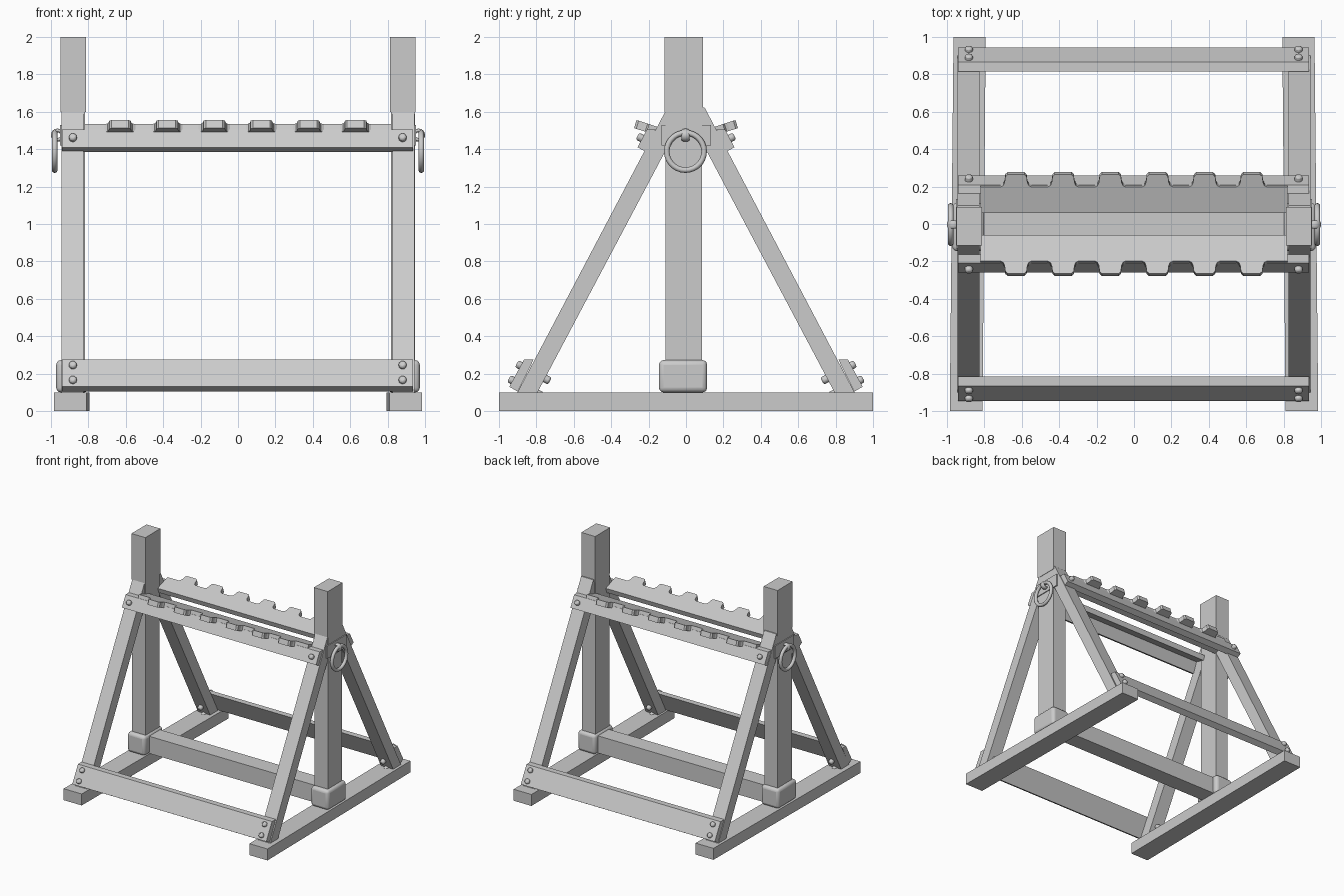
import bpy, bmesh
from math import radians, sin, cos, atan2, pi
from mathutils import Vector

if "Cube" in bpy.data.objects:
    bpy.data.objects.remove(bpy.data.objects["Cube"])


def extrude(name, pts, vec):
    """Closed planar outline extruded along a vector."""
    bm = bmesh.new()
    face = bm.faces.new([bm.verts.new(p) for p in pts])
    res = bmesh.ops.extrude_face_region(bm, geom=[face])
    verts = [v for v in res["geom"] if isinstance(v, bmesh.types.BMVert)]
    bmesh.ops.translate(bm, verts=verts, vec=vec)
    bmesh.ops.recalc_face_normals(bm, faces=bm.faces)
    me = bpy.data.meshes.new(name)
    bm.to_mesh(me)
    bm.free()
    ob = bpy.data.objects.new(name, me)
    bpy.context.collection.objects.link(ob)
    return ob


def bar(name, yz, x0, x1):
    return extrude(name, [(x0, y, z) for y, z in yz], (x1 - x0, 0, 0))


def box(name, x0, x1, y0, y1, z0, z1):
    return bar(name, [(y0, z0), (y1, z0), (y1, z1), (y0, z1)], x0, x1)


def bevel(ob, width, segments):
    m = ob.modifiers.new("round", "BEVEL")
    m.width, m.segments = width, segments
    smooth(ob)


def smooth(ob, angle=40):
    bpy.ops.object.select_all(action="DESELECT")
    ob.select_set(True)
    bpy.context.view_layer.objects.active = ob
    bpy.ops.object.shade_smooth_by_angle(angle=radians(angle))


def torus(name, loc, rot, major, minor):
    bpy.ops.mesh.primitive_torus_add(location=loc, rotation=rot, major_radius=major,
                                     minor_radius=minor, major_segments=28, minor_segments=10)
    ob = bpy.context.object
    ob.name = name
    smooth(ob, 60)
    return ob


SLOPE = 1.9                                   # rise over run of the braces
NORMAL = Vector((0, SLOPE, 1)).normalized()   # outward direction of the braces


def brace_y(z):
    return 0.171 - (z - 1.487) / SLOPE


def bolt(name, x, side, y, z, out):
    n = Vector((0, side * NORMAL.y, NORMAL.z)) * out
    loc = Vector((x, side * y, z)) + n * 0.008
    bpy.ops.mesh.primitive_cylinder_add(vertices=12, radius=0.021, depth=0.042, location=loc,
                                        rotation=n.to_track_quat("Z", "Y").to_euler())
    ob = bpy.context.object
    ob.name = name
    bevel(ob, 0.01, 2)


# Skids, posts, braces and ring fittings on both ends
for s, tag in ((-1, "left"), (1, "right")):
    extrude(f"{tag}_skid", [(s * x, y, 0) for x, y in
            ((0.81, -1), (0.985, -1), (0.965, 1), (0.793, 1))], (0, 0, 0.1))
    a, b = sorted((s * 0.817, s * 0.945))
    box(f"{tag}_post", a, b, -0.11, 0.085, 0.1, 1.85)
    box(f"{tag}_post_top", a - 0.003, b + 0.003, -0.116, 0.091, 1.6, 2.0)
    a, b = sorted((s * 0.80, s * 0.972))
    bevel(box(f"{tag}_post_shoe", a, b, -0.145, 0.113, 0.1, 0.272), 0.025, 3)
    a, b = sorted((s * 0.93, s * 0.953))
    box(f"{tag}_ring_plate", a, b, -0.13, 0.133, 1.42, 1.53)
    torus(f"{tag}_ring", (s * 0.98, -0.003, 1.388), (0, pi / 2, 0), 0.1, 0.015)
    staple = torus(f"{tag}_ring_staple", (s * 0.965, -0.003, 1.475), (pi / 2, 0, 0), 0.025, 0.01)
    staple.scale = (1, 1, 2.2)
    for d, end in ((-1, "front"), (1, "back")):
        pts = [(0.901, 0.1), (0.1, 1.622), (0.08, 1.622), (0.08, 1.447), (0.794, 0.1)]
        a, b = sorted((s * 0.825, s * 0.943))
        bar(f"{tag}_{end}_brace", [(d * y, z) for y, z in pts], a, b)

# Long boards, bolts and notched racks on the front and back
for d, end in ((-1, "front"), (1, "back")):
    low = [(0.815, 0.275), (0.866, 0.275), (0.945, 0.13), (0.90, 0.104)]
    bar(f"{end}_lower_board", [(d * y, z) for y, z in low], -0.94, 0.935)
    top = [(0.163, 1.505), (0.209, 1.505), (0.259, 1.41), (0.213, 1.385)]
    bar(f"{end}_upper_rail", [(d * y, z) for y, z in top], -0.94, 0.935)
    for x in (-0.883, 0.88):
        bolt(f"{end}_rail_bolt", x, d, 0.234, 1.457, 1)
        for z in (0.24, 0.16):
            y = brace_y(z) + 0.052
            bolt(f"{end}_board_bolt", x, d, y, z, 1)
            bolt(f"{end}_board_nut", x, d, y - 0.143 * NORMAL.y, z - 0.143 * NORMAL.z, -1)

    # Rack outline: six rounded teeth along the outer edge
    tilt = radians(18)
    outline = [(-0.82, 0), (-0.82, -0.07)]
    for i in range(6):
        c = -0.631 + i * 0.252
        tooth = [(-0.083, -0.07), (-0.068, -0.062), (-0.061, -0.045), (-0.057, -0.012), (-0.045, 0)]
        outline += [(c + x, t) for x, t in tooth]
        outline += [(c - x, t) for x, t in reversed(tooth)]
    outline += [(0.82, -0.07), (0.82, -0.215)]
    outline[0] = (-0.82, -0.215)
    pts = [(x, d * (0.278 + t * cos(tilt)), 1.513 + t * sin(tilt)) for x, t in outline]
    extrude(f"{end}_notched_rack", pts, (0, -d * 0.045 * sin(tilt), 0.045 * cos(tilt)))

# Beam joining the feet of the posts
box("lower_cross_beam", -0.82, 0.82, -0.08, 0.07, 0.105, 0.255)
